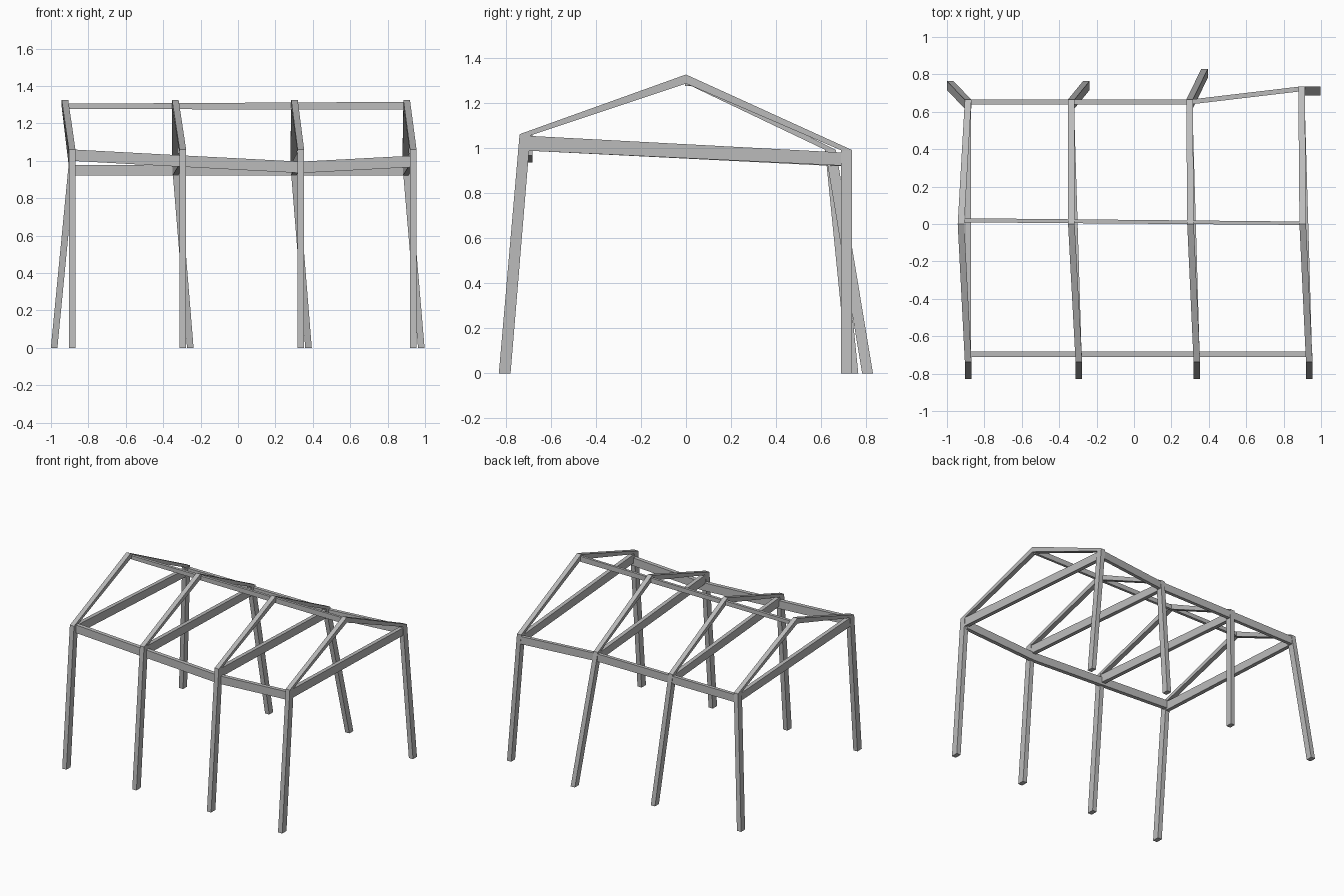
import bpy
import bmesh
from mathutils import Vector

cube = bpy.data.objects.get("Cube")
if cube:
    bpy.data.objects.remove(cube)

grey = bpy.data.materials.new("grey_timber")
grey.use_nodes = True
colour = (0.5, 0.5, 0.5, 1)
grey.diffuse_color = colour
grey.node_tree.nodes["Principled BSDF"].inputs["Base Color"].default_value = colour


def beam(name, axis, points, sizes):
    """Loft a rectangle, square to one axis, through the centre points."""
    u, v = [Vector([float(i == k) for i in range(3)]) for k in range(3) if k != axis]
    bm = bmesh.new()
    rings = []
    for p, (w, h) in zip(points, sizes):
        rings.append([bm.verts.new(Vector(p) + u * w * a / 2 + v * h * b / 2)
                      for a, b in ((-1, -1), (1, -1), (1, 1), (-1, 1))])
    for r, s in zip(rings, rings[1:]):
        for i in range(4):
            j = (i + 1) % 4
            bm.faces.new((r[i], r[j], s[j], s[i]))
    bm.faces.new(rings[0])
    bm.faces.new(rings[-1])
    bmesh.ops.recalc_face_normals(bm, faces=bm.faces)
    mesh = bpy.data.meshes.new(name)
    bm.to_mesh(mesh)
    bm.free()
    mesh.materials.append(grey)
    obj = bpy.data.objects.new(name, mesh)
    bpy.context.collection.objects.link(obj)


W, D = 0.035, 0.048
FRONT_Y, FRONT_Z, REAR_Z, RIDGE_Z = -0.714, 1.06, 0.99, 1.325

# Each frame: front x, ridge x, rear top (x, y), rear foot (x, y)
frames = [
    (-0.887, -0.925, (-0.887, 0.641), (-0.983, 0.74)),
    (-0.295, -0.335, (-0.336, 0.641), (-0.255, 0.74)),
    (0.336, 0.302, (0.297, 0.641), (0.377, 0.805)),
    (0.937, 0.902, (0.896, 0.712), (0.98, 0.712)),
]

for n, (fx, mx, (rx, ry), (bx, by)) in enumerate(frames, 1):
    # Leaning posts
    beam(f"front_post_{n}", 2, [(fx, -0.804, 0), (fx, FRONT_Y, FRONT_Z)], [(W, 0.052), (W, D)])
    beam(f"rear_post_{n}", 2, [(bx, by, 0), (rx, ry, REAR_Z)], [(W, D)] * 2)
    # Tie beam across the frame
    beam(f"tie_beam_{n}", 1, [(fx, -0.7, 1.02), (rx, ry, 0.949)], [(0.03, 0.066), (0.03, 0.058)])
    # Pair of rafters, deeper at the ridge
    beam(f"rafters_{n}", 1,
         [(fx, FRONT_Y - 0.022, FRONT_Z - 0.01), (mx, 0, RIDGE_Z - 0.02), (rx, ry + 0.022, REAR_Z - 0.01)],
         [(W, 0.022), (W, 0.04), (W, 0.022)])

# Long beams along the building
beam("front_beam", 0,
     [(f[0], -0.696, z) for f, z in zip(frames, (1.03, 0.998, 0.965, 0.997))], [(0.03, 0.061)] * 4)
beam("rear_beam", 0,
     [(f[2][0], f[2][1] + 0.011, 0.949) for f in frames], [(0.026, 0.058)] * 4)
beam("ridge_beam", 0,
     [(frames[0][1], 0.02, 1.291), (frames[-1][1], 0.004, 1.294)], [(0.022, 0.028), (0.018, 0.042)])
